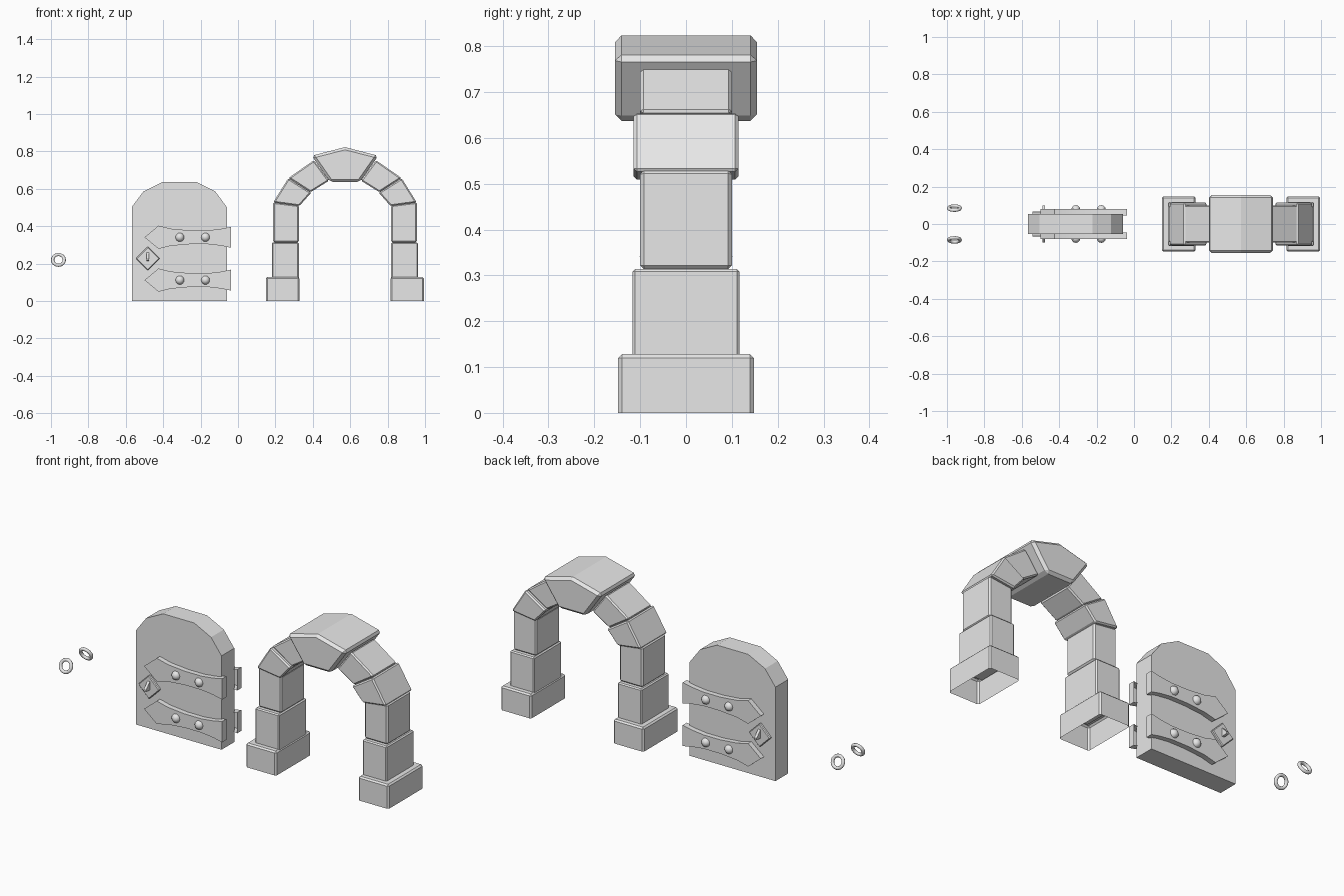
import bpy, bmesh, math
from mathutils import Matrix

cube = bpy.data.objects.get("Cube")
if cube:
    bpy.data.objects.remove(cube, do_unlink=True)

stone = bpy.data.materials.new("plain_grey")
stone.use_nodes = True
GREY = (0.8, 0.8, 0.8, 1)
stone.diffuse_color = GREY
stone.node_tree.nodes["Principled BSDF"].inputs["Base Color"].default_value = GREY


def finish(name, bm, bevel=0, smooth=False):
    bmesh.ops.recalc_face_normals(bm, faces=bm.faces)
    mesh = bpy.data.meshes.new(name)
    bm.to_mesh(mesh)
    bm.free()
    mesh.materials.append(stone)
    obj = bpy.data.objects.new(name, mesh)
    bpy.context.collection.objects.link(obj)
    if bevel:
        mod = obj.modifiers.new("chamfer", "BEVEL")
        mod.width = bevel
        mod.segments = 1
        mod.limit_method = "ANGLE"
        mod.angle_limit = math.radians(35)
    if smooth:
        bpy.ops.object.select_all(action="DESELECT")
        obj.select_set(True)
        bpy.context.view_layer.objects.active = obj
        bpy.ops.object.shade_smooth_by_angle(angle=math.radians(40))
    return obj


def slab(name, outline, y0, y1, bevel=0, open_start=False, open_bottom=False, smooth=False):
    """Extrude an x-z outline from y0 to y1."""
    bm = bmesh.new()
    start = bm.faces.new([bm.verts.new((x, y0, z)) for x, z in outline])
    copy = bmesh.ops.duplicate(bm, geom=[start])["geom"]
    end = [v for v in copy if isinstance(v, bmesh.types.BMVert)]
    bmesh.ops.translate(bm, verts=end, vec=(0, y1 - y0, 0))
    bmesh.ops.bridge_loops(bm, edges=bm.edges[:])
    doomed = [start] if open_start else []
    if open_bottom:
        low = min(z for x, z in outline)
        doomed += [f for f in bm.faces if all(v.co.z < low + 1e-4 for v in f.verts)]
    if doomed:
        bmesh.ops.delete(bm, geom=doomed, context="FACES_ONLY")
    return finish(name, bm, bevel, smooth)


def box(u0, u1, z0, z1):
    return [(u0, z0), (u1, z0), (u1, z1), (u0, z1)]


# Arch: stacked blocks on each side, measured outward from the arch centre
ARCH_X = 0.572
blocks = [
    ("base", box(0.243, 0.423, 0, 0.128), 0.148, 0.008),
    ("lower_pillar", box(0.247, 0.39, 0.11, 0.314), 0.117, 0.006),
    ("upper_pillar", [(0.246, 0.314), (0.384, 0.314), (0.384, 0.53), (0.246, 0.513)], 0.1, 0.008),
    ("lower_arch_stone", [(0.244, 0.508), (0.384, 0.527), (0.303, 0.657), (0.18, 0.58)], 0.114, 0.007),
    ("upper_arch_stone", [(0.184, 0.582), (0.302, 0.658), (0.166, 0.753), (0.085, 0.644)], 0.1, 0.007),
]
for side, sign in (("left", 1), ("right", -1)):
    for name, outline, depth, bevel in blocks:
        points = [(ARCH_X + sign * u, z) for u, z in outline]
        slab(f"{side}_{name}", points, -depth, depth, bevel, open_bottom=name == "base")

# Keystone with a peaked top
half_key = [(0.08, 0.637), (0.178, 0.777)]
key = [(ARCH_X + u, z) for u, z in half_key] + [(ARCH_X, 0.823)]
key += [(ARCH_X - u, z) for u, z in reversed(half_key)]
slab("keystone", key, -0.155, 0.155, 0.014)

# Door panel with a faceted round top
DOOR_X = -0.314
half_door = [(0.254, 0), (0.254, 0.503), (0.192, 0.586), (0.092, 0.636)]
door = [(DOOR_X + u, z) for u, z in half_door]
door += [(DOOR_X - u, z) for u, z in reversed(half_door)]
slab("door_panel", door, -0.054, 0.054)

# Ironwork, repeated on the front and the back
strap_edge = [(-0.425, 0.062), (-0.36, 0.046), (-0.26, 0.037),
              (-0.16, 0.037), (-0.09, 0.045), (-0.037, 0.056)]
for face, s in (("front", -1), ("back", 1)):
    for level, z0 in (("lower", 0.112), ("upper", 0.341)):
        outline = [(-0.5, z0)] + [(x, z0 + h) for x, h in strap_edge]
        outline += [(x, z0 - h) for x, h in reversed(strap_edge)]
        slab(f"{face}_{level}_strap", outline, s * 0.045, s * 0.081, open_start=True, smooth=True)
        for number, x in enumerate((-0.311, -0.174)):
            bm = bmesh.new()
            bmesh.ops.create_uvsphere(bm, u_segments=12, v_segments=8, radius=0.024,
                                      matrix=Matrix.Translation((x, s * 0.077, z0)))
            finish(f"{face}_{level}_rivet_{number + 1}", bm, smooth=True)

    # Diamond plate with a wedge-shaped peg
    px, pz, r = -0.482, 0.227, 0.064
    diamond = [(px - r, pz), (px, pz - r), (px + r, pz), (px, pz + r)]
    slab(f"{face}_diamond_plate", diamond, s * 0.05, s * 0.068, 0.004)
    bm = bmesh.new()
    profile = [(0.06, 0.268), (0.06, 0.214), (0.1, 0.216), (0.1, 0.226)]
    peg = bm.faces.new([bm.verts.new((px - 0.007, s * y, z)) for y, z in profile])
    extruded = bmesh.ops.extrude_face_region(bm, geom=[peg], use_keep_orig=True)["geom"]
    moved = [v for v in extruded if isinstance(v, bmesh.types.BMVert)]
    bmesh.ops.translate(bm, verts=moved, vec=(0.014, 0, 0))
    finish(f"{face}_peg", bm)

    # Loose handle ring, leaning towards its twin
    bpy.ops.mesh.primitive_torus_add(
        major_segments=20, minor_segments=8, major_radius=0.031, minor_radius=0.009,
        location=(-0.96, s * 0.085, 0.22), rotation=(math.radians(90 + s * 22), 0, 0))
    ring = bpy.context.object
    ring.name = f"{face}_handle_ring"
    ring.data.materials.append(stone)
    bpy.ops.object.shade_smooth_by_angle(angle=math.radians(60))
